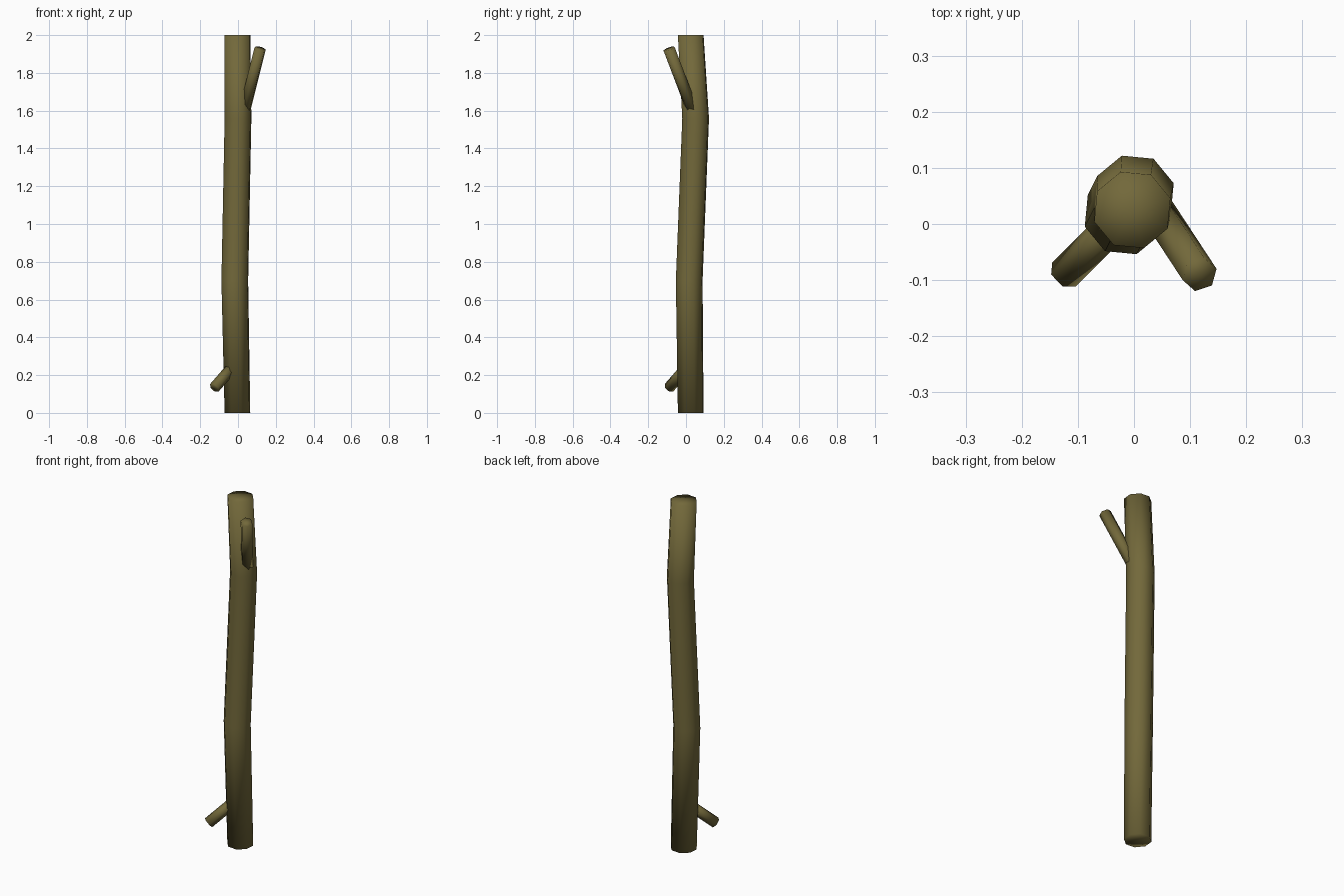
import bpy, bmesh, math
from mathutils import Vector

if "Cube" in bpy.data.objects:
    bpy.data.objects.remove(bpy.data.objects["Cube"])

bark = bpy.data.materials.new("olive_bark")
bark.diffuse_color = (0.17, 0.14, 0.043, 1)
bark.use_nodes = True
bark.node_tree.nodes["Principled BSDF"].inputs["Base Color"].default_value = bark.diffuse_color


def tube(name, rings, sides, turn):
    """Skin a list of (centre, radius, axis) rings and close both ends with fans."""
    bm = bmesh.new()
    loops = []
    for centre, radius, axis in rings:
        rot = Vector((0, 0, 1)).rotation_difference(Vector(axis))
        loop = []
        for i in range(sides):
            a = turn + 2 * math.pi * i / sides
            p = Vector((math.cos(a), math.sin(a), 0)) * radius
            loop.append(bm.verts.new(Vector(centre) + rot @ p))
        loops.append(loop)
    for low, high in zip(loops, loops[1:]):
        for i in range(sides):
            j = (i + 1) % sides
            bm.faces.new((low[i], low[j], high[j], high[i]))
    for loop, ring in ((loops[0], rings[0]), (loops[-1], rings[-1])):
        tip = bm.verts.new(ring[0])
        for i in range(sides):
            bm.faces.new((loop[i], loop[(i + 1) % sides], tip))
    bmesh.ops.recalc_face_normals(bm, faces=bm.faces)
    for f in bm.faces:
        f.smooth = True
    mesh = bpy.data.meshes.new(name)
    bm.to_mesh(mesh)
    bm.free()
    mesh.materials.append(bark)
    obj = bpy.data.objects.new(name, mesh)
    bpy.context.collection.objects.link(obj)
    return obj


def twig(name, base, tip, radius):
    axis = (Vector(tip) - Vector(base)).normalized()
    return tube(name, [(base, radius, axis), (tip, radius, axis)], 6, 0.3)


# Gently bent eight-sided trunk
up = (0, 0, 1)
tube("trunk", [
    ((-0.003, 0.025, 0.0), 0.071, up),
    ((-0.017, 0.017, 0.70), 0.074, up),
    ((0.0, 0.051, 1.56), 0.074, up),
    ((-0.003, 0.025, 2.0), 0.071, up),
], 8, math.radians(17))

# Two short side stubs
twig("upper_branch", (0.033, 0.038, 1.592), (0.117, -0.09, 1.928), 0.032)
twig("lower_branch", (-0.025, 0.01, 0.248), (-0.125, -0.09, 0.133), 0.030)
